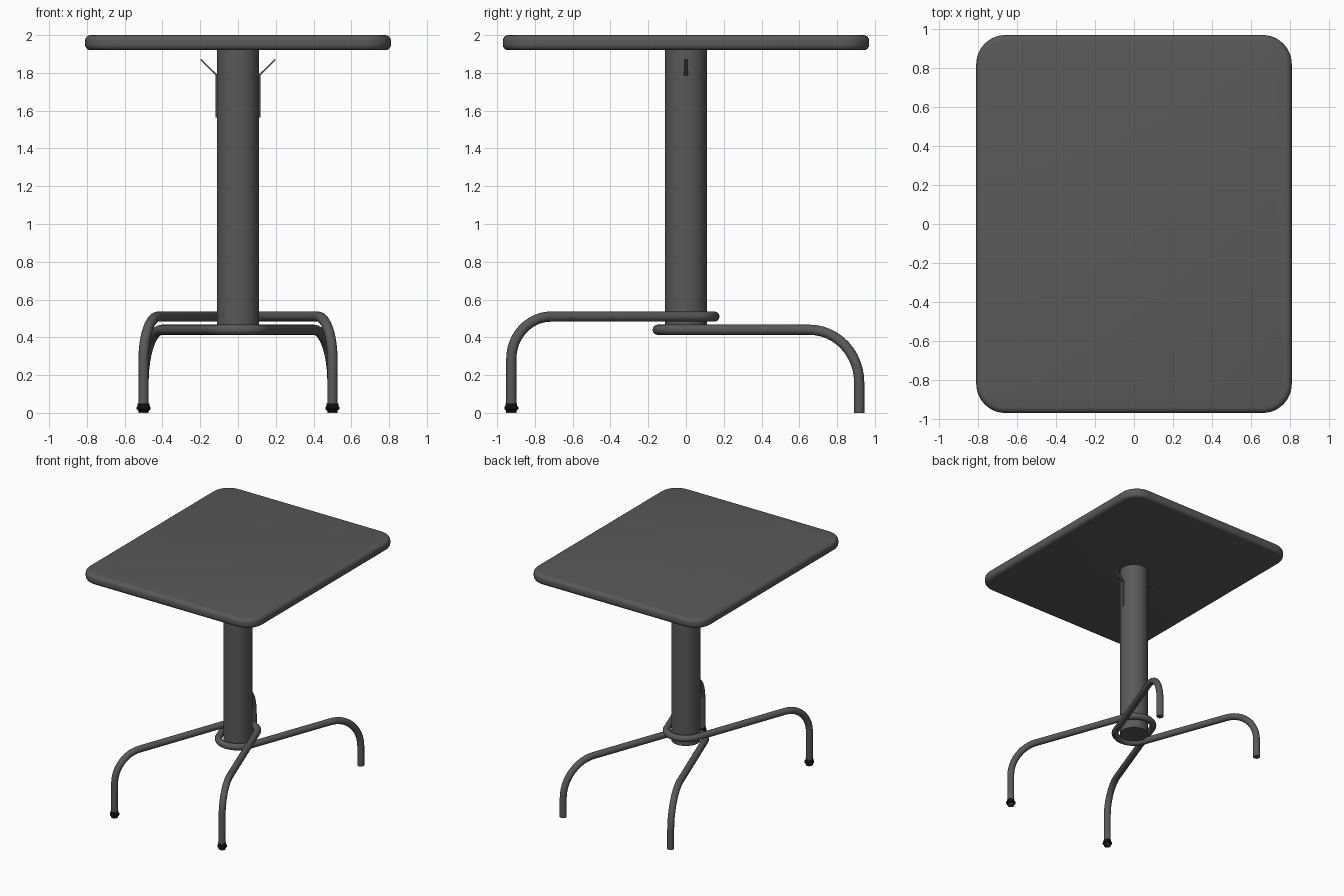
import bpy, bmesh, math
from mathutils import Vector

if "Cube" in bpy.data.objects:
    bpy.data.objects.remove(bpy.data.objects["Cube"])


def material(name, v):
    m = bpy.data.materials.new(name)
    m.diffuse_color = (v, v, v, 1)
    m.use_nodes = True
    m.node_tree.nodes["Principled BSDF"].inputs["Base Color"].default_value = m.diffuse_color
    return m


GREY = material("dark_grey", 0.1)
BLACK = material("black", 0.004)


def add_mesh(name, bm, mat, smooth=True):
    bmesh.ops.recalc_face_normals(bm, faces=bm.faces)
    me = bpy.data.meshes.new(name)
    bm.to_mesh(me)
    bm.free()
    ob = bpy.data.objects.new(name, me)
    bpy.context.collection.objects.link(ob)
    me.materials.append(mat)
    if smooth:
        finish(ob)
    return ob


def finish(ob):
    bpy.ops.object.select_all(action='DESELECT')
    ob.select_set(True)
    bpy.context.view_layer.objects.active = ob
    bpy.ops.object.shade_smooth_by_angle(angle=math.radians(40))


def lathe(name, profile, loc, mat, sides):
    bm = bmesh.new()
    rings = [[bm.verts.new((loc[0] + r * math.cos(2 * math.pi * i / sides),
                            loc[1] + r * math.sin(2 * math.pi * i / sides), z))
              for i in range(sides)] for r, z in profile]
    for a, b in zip(rings, rings[1:]):
        for i in range(sides):
            j = (i + 1) % sides
            bm.faces.new((a[i], a[j], b[j], b[i]))
    bm.faces.new(rings[0])
    bm.faces.new(rings[-1])
    return add_mesh(name, bm, mat)


# Tabletop: rounded rectangle with softened rims
bm = bmesh.new()
bmesh.ops.create_cube(bm, size=1)
for v in bm.verts:
    v.co = (v.co.x * 1.62, v.co.y * 1.94, 1.96 + v.co.z * 0.08)
upright = [e for e in bm.edges if abs(e.verts[0].co.z - e.verts[1].co.z) > 0.01]
bmesh.ops.bevel(bm, geom=upright, offset=0.15, segments=10, profile=0.5, affect='EDGES')
rims = [e for e in bm.edges if abs(e.verts[0].co.z - e.verts[1].co.z) < 0.001]
bmesh.ops.bevel(bm, geom=rims, offset=0.03, segments=4, profile=0.5, affect='EDGES')
add_mesh("tabletop", bm, GREY)

# Column
lathe("column", [(0.112, 0.43), (0.112, 1.93)], (0, 0), GREY, 48)


# Leg pair: one bent tube from foot to foot, wrapping round the column
def leg_pair(name, foot_y, height, bend, loop=0.15, tube=0.027):
    s = -1 if foot_y < 0 else 1
    foot = Vector((0.5, abs(foot_y)))
    tangent = math.atan2(foot.y, foot.x) - math.acos(loop / foot.length)
    touch = Vector((math.cos(tangent), math.sin(tangent))) * loop
    inward = (touch - foot).normalized()
    side = [(foot.x, foot.y, 0)]
    for i in range(13):
        a = math.pi / 2 * i / 12
        p = foot + inward * bend * (1 - math.cos(a))
        side.append((p.x, p.y, height - bend + bend * math.sin(a)))
    n = 24
    wrap = []
    for i in range(n + 1):
        a = tangent + (-math.pi - 2 * tangent) * i / n
        wrap.append((loop * math.cos(a), loop * math.sin(a), height))
    path = side + wrap + [(-x, y, z) for x, y, z in reversed(side)]
    cu = bpy.data.curves.new(name, 'CURVE')
    cu.dimensions = '3D'
    cu.bevel_depth = tube
    cu.bevel_resolution = 6
    cu.use_fill_caps = True
    sp = cu.splines.new('POLY')
    sp.points.add(len(path) - 1)
    for pt, (x, y, z) in zip(sp.points, path):
        pt.co = (x, y * s, z, 1)
    ob = bpy.data.objects.new(name, cu)
    bpy.context.collection.objects.link(ob)
    bpy.ops.object.select_all(action='DESELECT')
    ob.select_set(True)
    bpy.context.view_layer.objects.active = ob
    bpy.ops.object.convert(target='MESH')
    ob = bpy.context.object
    ob.data.materials.clear()
    ob.data.materials.append(GREY)
    finish(ob)


leg_pair("front_legs", -0.925, 0.51, 0.225)
leg_pair("rear_legs", 0.917, 0.44, 0.28)

for s, side in ((-1, "left"), (1, "right")):
    # Glide caps on the front feet
    lathe("foot_cap_" + side,
          [(0.026, 0), (0.028, 0.012), (0.037, 0.02), (0.037, 0.03),
           (0.031, 0.038), (0.031, 0.05)], (s * 0.5, -0.925), BLACK, 16)
    # Bent strip hook on the column
    bm = bmesh.new()
    profile = [(0.109, 1.565), (0.118, 1.565), (0.118, 1.787), (0.2, 1.868),
               (0.195, 1.873), (0.109, 1.79)]
    face = bm.faces.new([bm.verts.new((s * x, -0.01, z)) for x, z in profile])
    ext = bmesh.ops.extrude_face_region(bm, geom=[face])
    bmesh.ops.translate(bm, vec=(0, 0.02, 0),
                        verts=[g for g in ext["geom"] if isinstance(g, bmesh.types.BMVert)])
    add_mesh("hook_" + side, bm, GREY, smooth=False)
